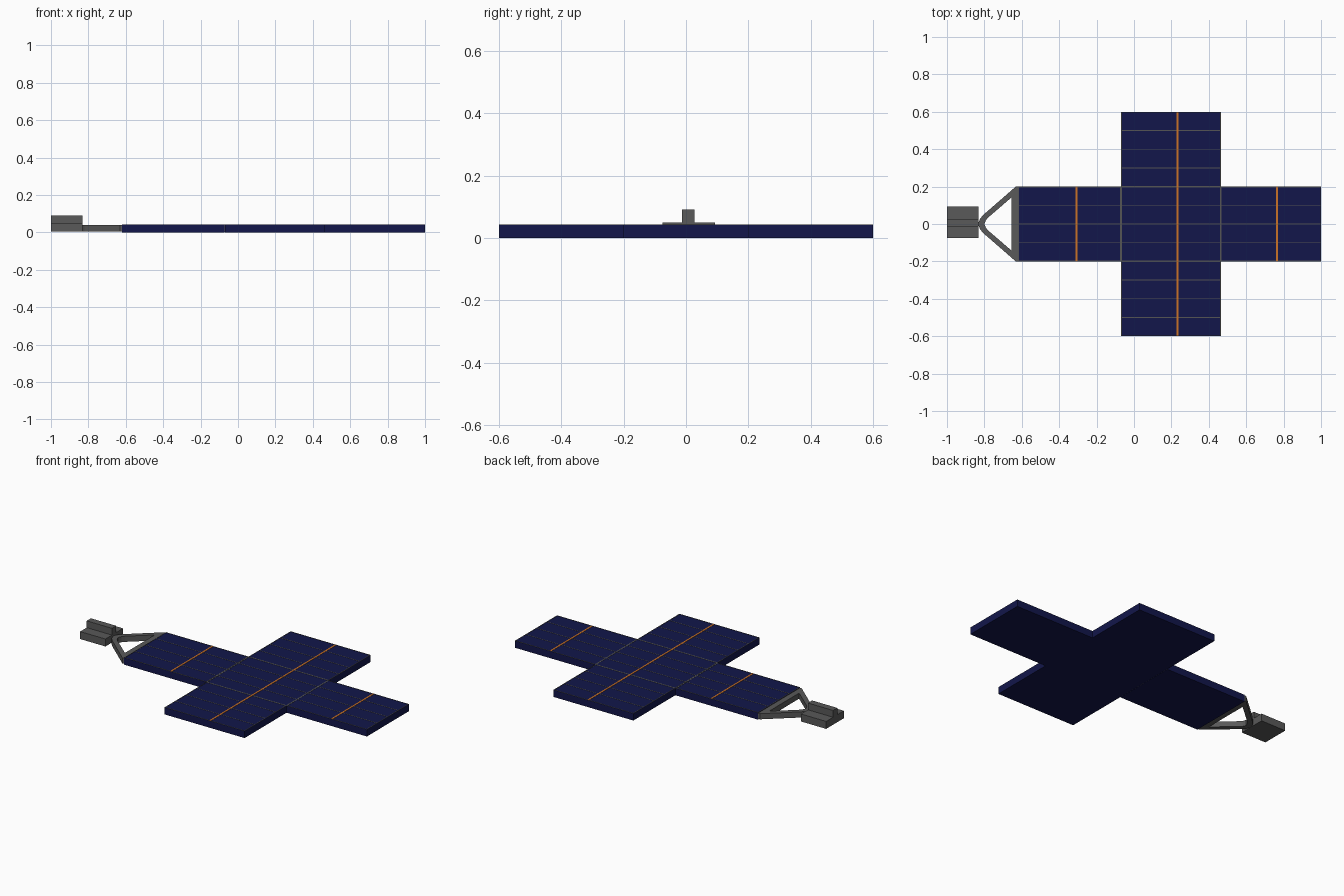
import bpy, bmesh

if "Cube" in bpy.data.objects:
    bpy.data.objects.remove(bpy.data.objects["Cube"])

PANEL_TOP = 0.042


def material(name, rgb):
    m = bpy.data.materials.new(name)
    m.diffuse_color = (*rgb, 1)
    m.use_nodes = True
    m.node_tree.nodes["Principled BSDF"].inputs["Base Color"].default_value = m.diffuse_color
    return m


navy = material("cell_navy", (0.006, 0.008, 0.07))
orange = material("strip_orange", (0.6, 0.17, 0.02))
grey = material("frame_grey", (0.1, 0.1, 0.1))
line_grey = material("line_grey", (0.09, 0.09, 0.09))


def finish(name, bm, mat):
    bmesh.ops.recalc_face_normals(bm, faces=bm.faces)
    me = bpy.data.meshes.new(name)
    bm.to_mesh(me)
    bm.free()
    me.materials.append(mat)
    ob = bpy.data.objects.new(name, me)
    bpy.context.collection.objects.link(ob)
    return ob


def box(name, x0, x1, y0, y1, z0, z1, mat):
    bm = bmesh.new()
    bmesh.ops.create_cube(bm, size=1)
    for v in bm.verts:
        v.co = ((x0, x1)[v.co.x > 0], (y0, y1)[v.co.y > 0], (z0, z1)[v.co.z > 0])
    return finish(name, bm, mat)


def strip(name, x0, x1, y0, y1, mat, lift=0.001):
    # Thin inlay lying on the panel top
    return box(name, x0, x1, y0, y1, PANEL_TOP - 0.001, PANEL_TOP + lift, mat)


# Solar panels: three in a row plus two side wings, with their orange strips
panels = {
    "inner_panel": (-0.62, -0.071, -0.2, 0.2, -0.308),
    "centre_panel": (-0.069, 0.464, -0.2, 0.2, 0.233),
    "outer_panel": (0.464, 1.0, -0.2, 0.2, 0.765),
    "left_wing_panel": (-0.069, 0.464, 0.2, 0.6, 0.233),
    "right_wing_panel": (-0.069, 0.464, -0.6, -0.2, 0.233),
}
for name, (x0, x1, y0, y1, xs) in panels.items():
    box(name, x0, x1, y0, y1, 0, PANEL_TOP, navy)
    strip(name + "_orange_strip", xs - 0.005, xs + 0.005, y0, y1, orange, 0.0015)
    # Lengthwise cell dividers every 0.1
    for i in range(5):
        y = min(max(y0 + 0.1 * i, y0 + 0.002), y1 - 0.002)
        strip(name + "_divider", x0, x1, y - 0.002, y + 0.002, line_grey)
    # Edge lines across the panel ends
    for x in (x0 + 0.002, x1 - 0.002):
        strip(name + "_edge", x - 0.002, x + 0.002, y0, y1, line_grey)

# Hinge filler between the inner and centre panels
box("hinge_line", -0.071, -0.069, -0.2, 0.2, 0.001, PANEL_TOP, line_grey)

# Triangular yoke: matching outer and inner outlines, mirrored in y
outer = [(-0.62, 0.2), (-0.632, 0.2), (-0.802, 0.052), (-0.822, 0.03), (-0.834, 0)]
inner = [(-0.655, 0.07), (-0.655, 0.142), (-0.778, 0.036), (-0.792, 0.02), (-0.8, 0)]


def mirrored(half):
    return half + [(x, -y) for x, y in reversed(half) if y > 0]


bm = bmesh.new()
rings = [[bm.verts.new((x, y, z)) for x, y in mirrored(half)]
         for half, z in ((outer, 0.005), (inner, 0.005), (inner, 0.039), (outer, 0.039))]
n = len(rings[0])
for k in range(4):
    a, b = rings[k], rings[(k + 1) % 4]
    for i in range(n):
        j = (i + 1) % n
        bm.faces.new((a[i], a[j], b[j], b[i]))
finish("yoke_frame", bm, grey)

# Mounting bracket: flat base with a raised rib
box("bracket_base", -1.0, -0.832, -0.075, 0.093, 0.005, 0.05, grey)
box("bracket_rib", -1.0, -0.832, -0.013, 0.027, 0.049, 0.091, grey)
